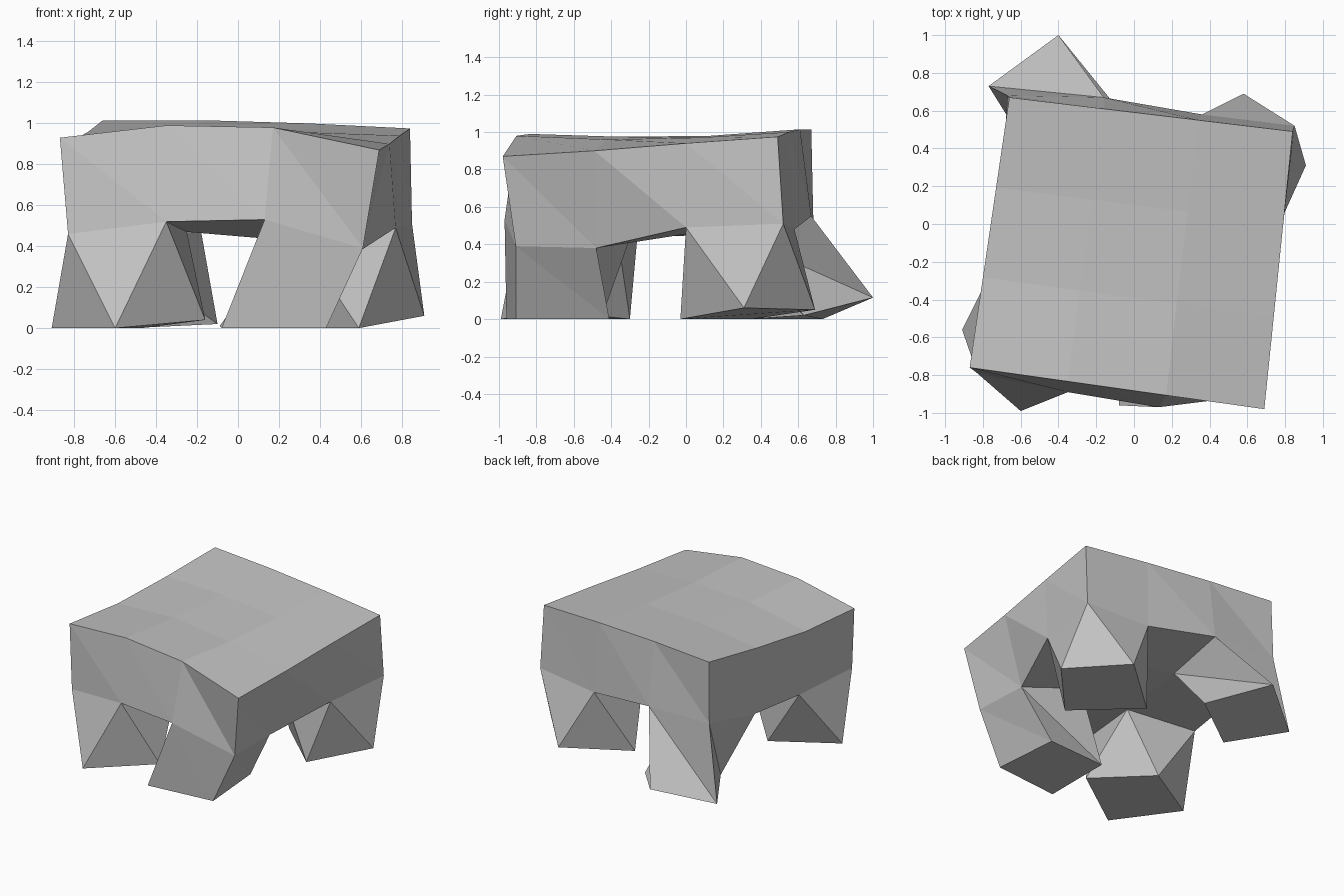
import bpy
import bmesh
from mathutils import Vector

old_cube = bpy.data.objects.get("Cube")
if old_cube:
    bpy.data.objects.remove(old_cube, do_unlink=True)

grey = bpy.data.materials.new("stone_grey")
grey.use_nodes = True
colour = (0.55, 0.55, 0.55, 1)
grey.diffuse_color = colour
shader = next(n for n in grey.node_tree.nodes if n.type == "BSDF_PRINCIPLED")
shader.inputs["Base Color"].default_value = colour


def finish(bm, name):
    """Turn a bmesh into a flat shaded, grey object."""
    mesh = bpy.data.meshes.new(name)
    bm.to_mesh(mesh)
    bm.free()
    mesh.materials.append(grey)
    part = bpy.data.objects.new(name, mesh)
    bpy.context.collection.objects.link(part)
    return part


def wall(bm, upper, lower):
    """Join two rings (counter-clockwise from above) with triangles."""
    count = len(upper)
    for k in range(count):
        n = (k + 1) % count
        bm.faces.new((upper[k], lower[k], lower[n]))
        bm.faces.new((upper[k], lower[n], upper[n]))


def rim(grid):
    """Outer ring of a square grid of vertices, counter-clockwise."""
    last = len(grid) - 1
    steps = range(last)
    front = [grid[0][i] for i in steps]
    right = [grid[j][last] for j in steps]
    back = [grid[last][last - i] for i in steps]
    left = [grid[last - j][0] for j in steps]
    return front + right + back + left


def cell(grid, i, j):
    """Four corners of one grid cell, counter-clockwise."""
    return [grid[j][i], grid[j][i + 1], grid[j + 1][i + 1], grid[j + 1][i]]


# Top surface: a skewed square with an uneven height, rows from front to back
front_left, front_right = Vector((-.87, -.76)), Vector((.69, -.98))
back_left, back_right = Vector((-.66, .67)), Vector((.84, .49))
top_heights = [
    (.93, .99, .98, .87),
    (.92, .975, .96, .9),
    (.96, .98, .97, .94),
    (1.015, 1.015, 1, .975),
]
top_points = []
for j, row in enumerate(top_heights):
    start = front_left.lerp(back_left, j / 3)
    end = front_right.lerp(back_right, j / 3)
    top_points.append([(*start.lerp(end, i / 3), z) for i, z in enumerate(row)])

# Underside of the slab, rows from front to back
under_points = [
    [(-.83, -.79, .46), (-.35, -.89, .52), (.13, -.97, .53), (.61, -.91, .39)],
    [(-.76, -.26, .44), (-.25, -.37, .47), (.22, -.3, .43), (.6, -.48, .38)],
    [(-.7, .18, .45), (-.18, .21, .47), (.28, .1, .47), (.77, 0, .49)],
    [(-.67, .68, .56), (-.16, .67, .55), (.36, .58, .48), (.85, .52, .51)],
]

# Feet: cell column and row, then the four corners of the twisted sole
feet = {
    "front_right_leg": (0, 0, [(-.91, -.56, 0), (-.6, -.99, 0),
                               (-.16, -.7, .04), (-.47, -.3, 0)]),
    "front_left_leg": (2, 0, [(-.08, -.96, 0), (.43, -.91, 0),
                              (.39, -.41, 0), (-.09, -.45, .01)]),
    "back_left_leg": (2, 2, [(.18, .35, 0), (.59, -.03, 0),
                             (.91, .31, .06), (.58, .69, .05)]),
    "back_right_leg": (0, 2, [(-.52, .33, 0), (-.1, .63, .02),
                              (-.4, 1, .115), (-.77, .73, 0)]),
}

# Slab: top, side walls and the underside between the legs
bm = bmesh.new()
top = [[bm.verts.new(p) for p in row] for row in top_points]
under = [[bm.verts.new(p) for p in row] for row in under_points]
wall(bm, rim(top), rim(under))
leg_cells = [(i, j) for i, j, sole in feet.values()]
for j in range(3):
    for i in range(3):
        bm.faces.new(cell(top, i, j))
        if (i, j) not in leg_cells:
            bm.faces.new(cell(under, i, j)[::-1])
finish(bm, "table_slab")

# Legs: each runs from its corner cell down to its sole
for name, (i, j, sole) in feet.items():
    bm = bmesh.new()
    upper = [bm.verts.new(p) for p in cell(under_points, i, j)]
    lower = [bm.verts.new(p) for p in sole]
    wall(bm, upper, lower)
    bm.faces.new(lower[::-1])
    finish(bm, name)
